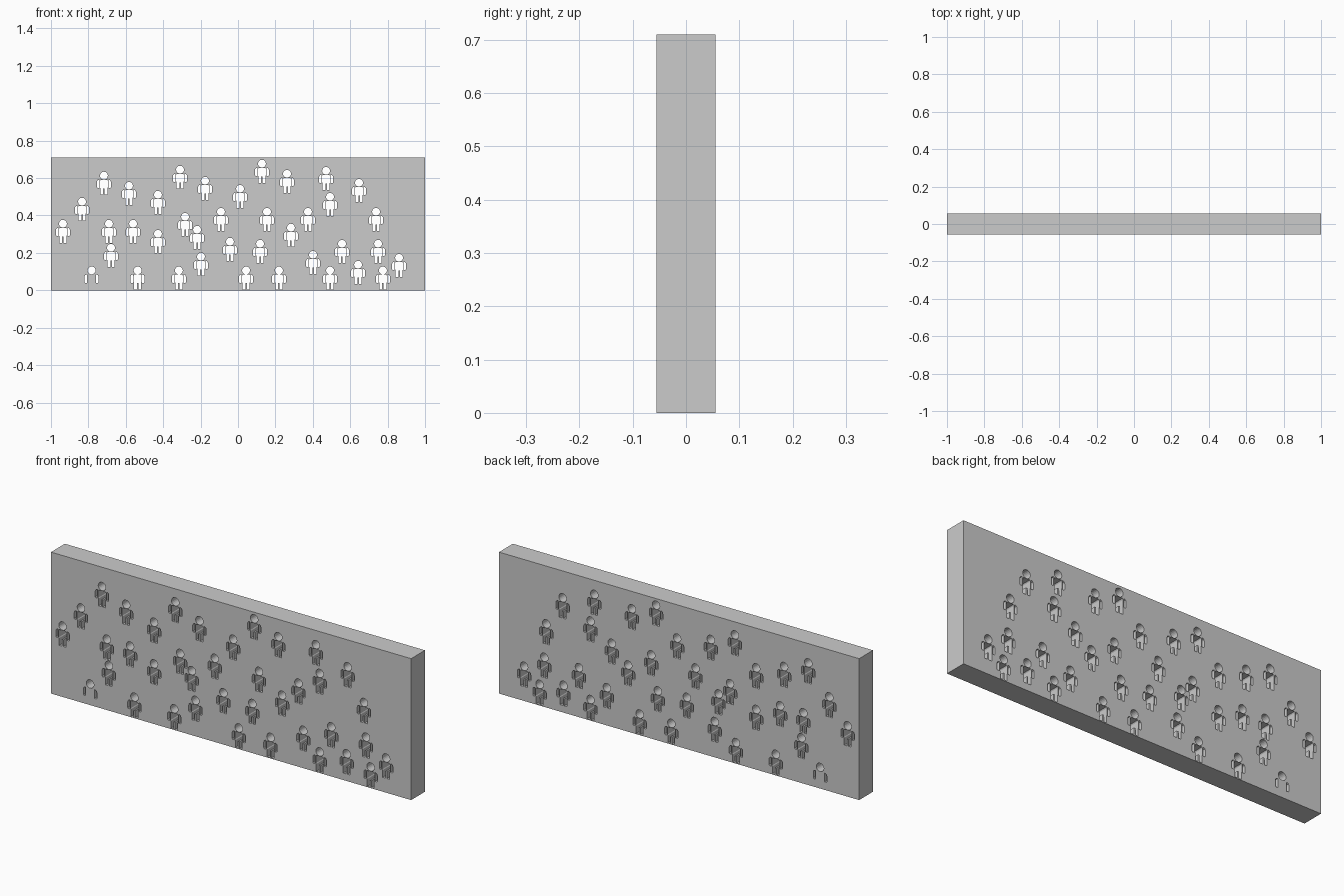
import bpy
from math import sin, cos, pi

if "Cube" in bpy.data.objects:
    bpy.data.objects.remove(bpy.data.objects["Cube"])

LENGTH, HEIGHT, DEPTH = 2.0, 0.71, 0.11

# Centre x and foot height of every person-shaped cutout
people = [
    (-.717, .511), (-.583, .457), (-.834, .372), (-.936, .254), (-.69, .254),
    (-.561, .254), (-.679, .125), (-.428, .409), (-.428, .2), (-.31, .543),
    (-.176, .484), (-.283, .291), (-.219, .222), (-.091, .318), (.011, .441),
    (.128, .575), (.262, .521), (.471, .537), (.647, .473), (.492, .398),
    (.155, .318), (.374, .318), (.283, .233), (.738, .318), (-.043, .158),
    (.118, .147), (-.198, .078), (.556, .147), (.749, .147), (.401, .088),
    (.642, .035), (.861, .072), (-.537, .004), (-.316, .004), (.043, .004),
    (.219, .004), (.492, .004), (.775, .004),
]
partial = (-.783, .004)  # this one has only the head and arms cut

curve = bpy.data.curves.new("panel", 'CURVE')
curve.dimensions = '2D'
curve.fill_mode = 'BOTH'
curve.extrude = DEPTH / 2


def outline(points, x=0, z=0):
    s = curve.splines.new('POLY')
    s.points.add(len(points) - 1)
    for p, (px, pz) in zip(s.points, points):
        p.co = (x + px, z + pz, 0, 1)
    s.use_cyclic_u = True


def mirrored(half):
    return half + [(-a, b) for a, b in reversed(half)]


# Parts of one figure, relative to the feet
head = [(.021 * cos(i * pi / 10), .102 + .021 * sin(i * pi / 10)) for i in range(20)]
body = mirrored([(.004, .034), (.004, 0), (.019, 0), (.019, .036), (.0215, .04),
                 (.0215, .074), (.018, .0795)])
arm = [(.0245, .036), (.034, .036), (.0375, .04), (.0375, .068),
       (.035, .076), (.029, .08), (.0245, .08)]
other_arm = [(-a, b) for a, b in arm]

# Slab outline and the through holes
outline([(-LENGTH / 2, 0), (LENGTH / 2, 0), (LENGTH / 2, HEIGHT), (-LENGTH / 2, HEIGHT)])
for x, z in people + [partial]:
    for part in (head, arm, other_arm):
        outline(part, x, z)
    if (x, z) != partial:
        outline(body, x, z)

# Stand the slab upright and turn it into a mesh
panel = bpy.data.objects.new("panel_with_cutouts", curve)
bpy.context.collection.objects.link(panel)
panel.rotation_euler.x = pi / 2
bpy.context.view_layer.objects.active = panel
panel.select_set(True)
bpy.ops.object.convert(target='MESH')
bpy.ops.object.transform_apply(location=False, rotation=True, scale=False)
bpy.ops.object.shade_flat()
